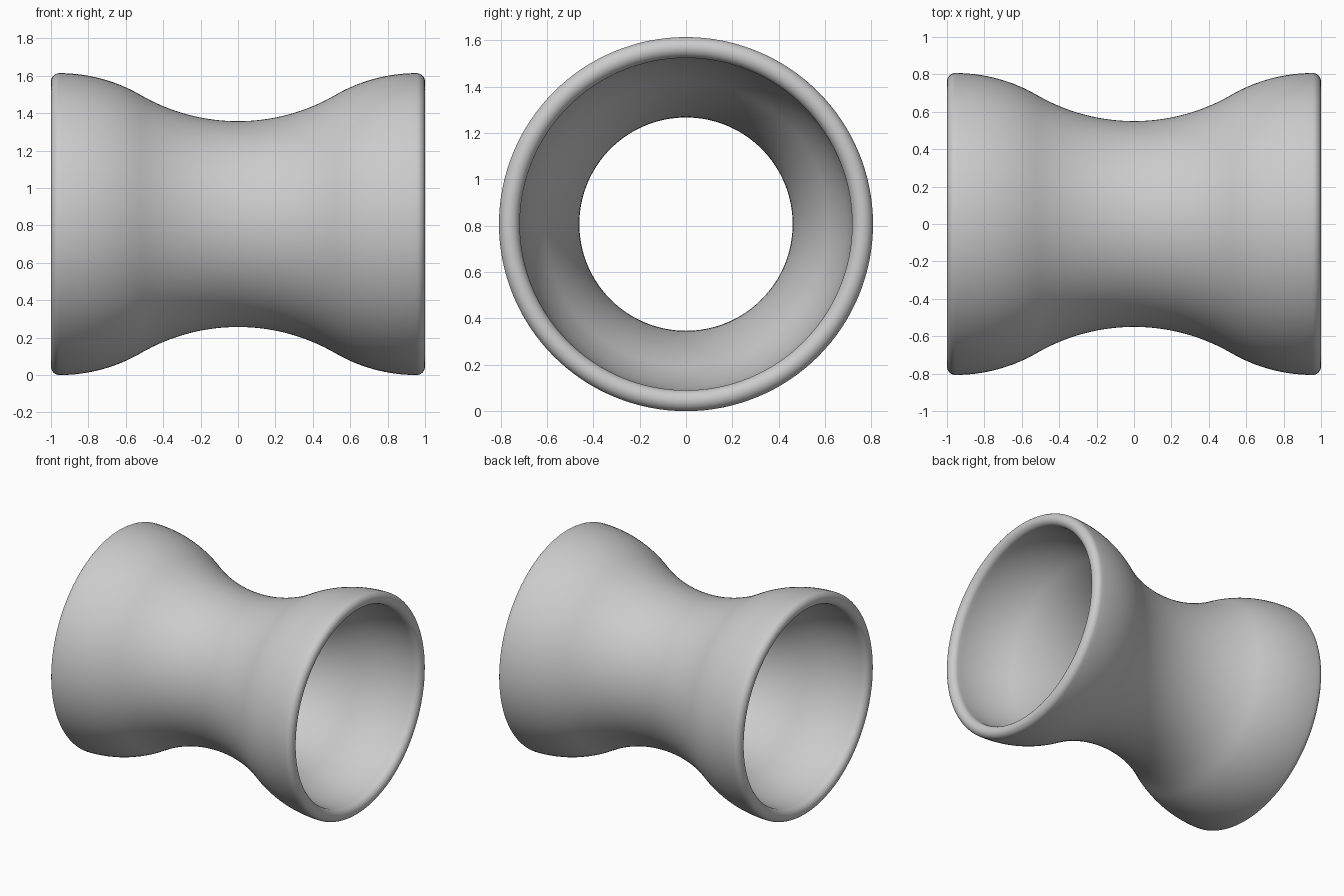
import bpy
import bmesh
from math import sin, cos, atan2, hypot, pi, tau
from mathutils import Vector

cube = bpy.data.objects.get("Cube")
if cube:
    bpy.data.objects.remove(cube, do_unlink=True)

END_X = 0.955        # where the wall meets the rounded rim
WALL = 0.045         # half of the wall thickness
END_R = 0.762        # mid-wall radius at the rim
AXIS_Z = END_R + WALL
FLARE = 0.822        # radius of the convex arc near the rim
WAIST_Y = 1.587      # centre height of the concave waist arc
FLARE_Y = END_R - FLARE
WAIST = hypot(END_X, WAIST_Y - FLARE_Y) - FLARE
TURN = atan2(END_X, WAIST_Y - FLARE_Y)
STEPS, SEGMENTS = 16, 128


def wall_half(offset):
    """Points (x, radius) from the waist to the rim, offset from mid-wall."""
    pts = []
    for i in range(STEPS):
        a = TURN * i / STEPS
        r = WAIST - offset
        pts.append((r * sin(a), WAIST_Y - r * cos(a)))
    for i in range(STEPS + 1):
        a = TURN * (1 - i / STEPS)
        r = FLARE + offset
        pts.append((END_X - r * sin(a), FLARE_Y + r * cos(a)))
    return pts


def mirrored(pts):
    return [(-x, r) for x, r in reversed(pts)]


# Closed cross-section: outer wall, rounded rim, inner wall, rounded rim
outer, inner = wall_half(WALL), wall_half(-WALL)
rim = [(END_X + WALL * sin(pi * i / STEPS), END_R + WALL * cos(pi * i / STEPS))
       for i in range(1, STEPS)]
right = outer + rim + inner[::-1]
profile = right + mirrored(right)[1:-1]

# Revolve the section around the x axis
bm = bmesh.new()
verts = [bm.verts.new((x, 0, r)) for x, r in profile]
edges = [bm.edges.new((v, verts[i - 1])) for i, v in enumerate(verts)]
bmesh.ops.spin(bm, geom=verts + edges, cent=(0, 0, 0), axis=(1, 0, 0),
               angle=tau, steps=SEGMENTS, use_merge=True)
bmesh.ops.remove_doubles(bm, verts=bm.verts[:], dist=0.0001)
bmesh.ops.recalc_face_normals(bm, faces=bm.faces[:])
bmesh.ops.translate(bm, verts=bm.verts[:], vec=Vector((0, 0, AXIS_Z)))
for face in bm.faces:
    face.smooth = True
mesh = bpy.data.meshes.new("flared_tube")
bm.to_mesh(mesh)
bm.free()
tube = bpy.data.objects.new("flared_tube", mesh)
bpy.context.collection.objects.link(tube)

# Plain grey material
grey = bpy.data.materials.new("plain_grey")
grey.use_nodes = True
colour = (0.6, 0.6, 0.6, 1)
grey.diffuse_color = colour
grey.node_tree.nodes["Principled BSDF"].inputs["Base Color"].default_value = colour
mesh.materials.append(grey)
